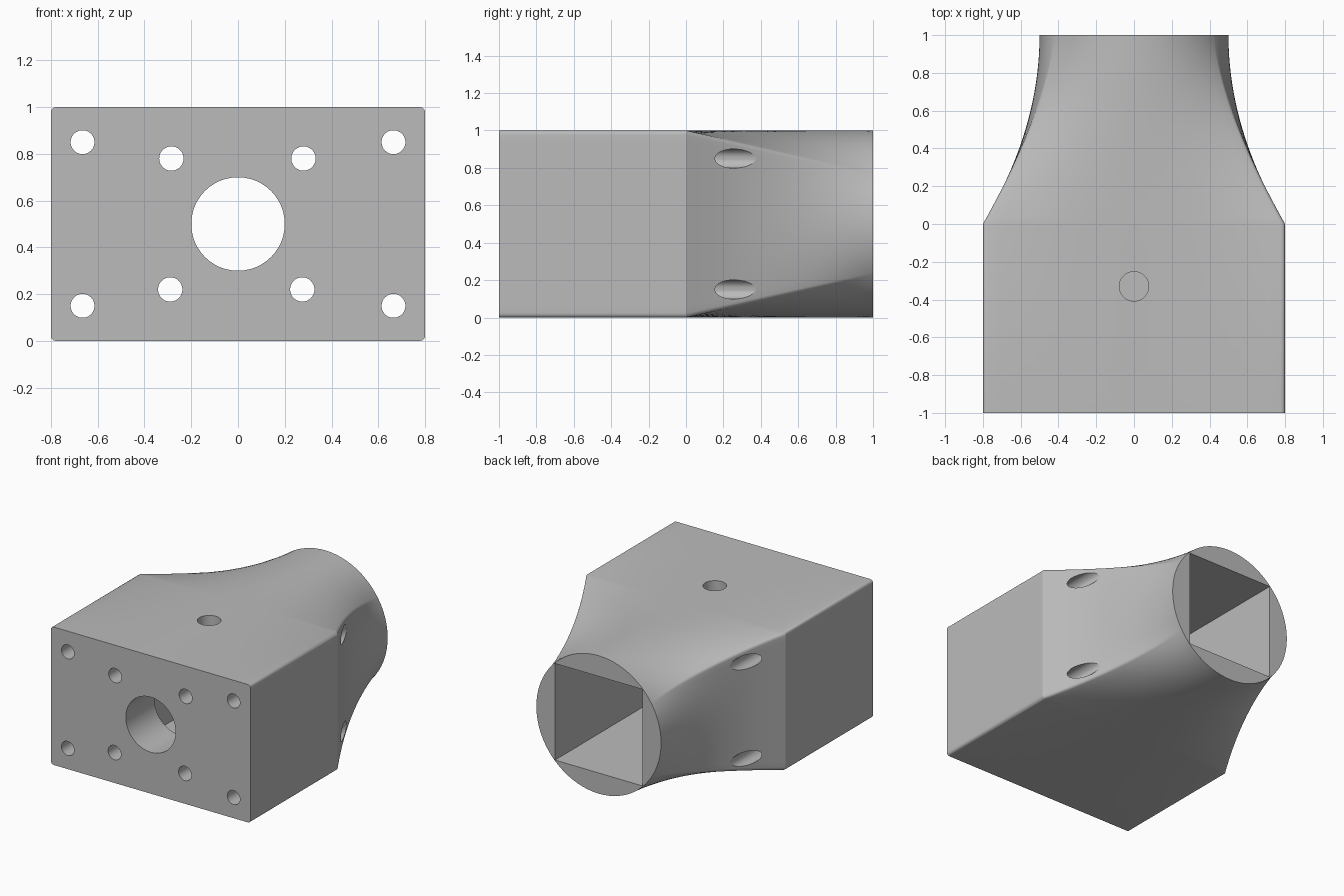
import bpy, bmesh, math
from mathutils import Vector

if "Cube" in bpy.data.objects:
    bpy.data.objects.remove(bpy.data.objects["Cube"])

grey = bpy.data.materials.new("light_grey")
grey.diffuse_color = (0.5, 0.5, 0.5, 1)
grey.use_nodes = True
grey.node_tree.nodes["Principled BSDF"].inputs["Base Color"].default_value = grey.diffuse_color


def arc(a, s, t):
    """Point (across, rise) at t in -1..1 on an arc of half chord a and sagitta s."""
    if s < 1e-5:
        return a * t, 0.0
    r = (a * a + s * s) / (2 * s)
    ang = math.asin(min(1, a / r)) * t
    return r * math.sin(ang), r * math.cos(ang) - (r - s)


def ring(y):
    """Section at y: rounded rectangle that morphs into a circle for y from 0 to 1."""
    u = max(0.0, y)
    mid_x = 0.5 + 0.3 * (1 - u) ** 2
    cx = 0.424 + 0.376 * (1 - u) ** 1.5
    cz = 0.5 - 0.235 * u
    fil = 0.025 - 0.02 * u
    kx, kz = 1 - fil / cx, 1 - fil / cz
    n = 24
    side, top = [], []
    for i in range(n + 1):
        t = 2 * i / n - 1
        c, h = arc(cz, max(0, mid_x - cx), t * kz)
        side.append(Vector((cx + h, c)))
        c, h = arc(cx, 0.5 - cz, -t * kx)
        top.append(Vector((c, cz + h)))
    a, b, k = side[-1], top[0], Vector((cx, cz))
    corner = [a * (1 - t) ** 2 + k * 2 * t * (1 - t) + b * t * t for t in (0.2, 0.4, 0.6, 0.8)]
    corner2 = [Vector((-p.x, p.y)) for p in reversed(corner)]
    half = side + corner + top + corner2
    return [(p.x, y, p.y + 0.5) for p in half] + [(-p.x, y, 0.5 - p.y) for p in half]


# Main body: block lofted into a round neck
bm = bmesh.new()
ys = [-1] + [i / 32 for i in range(33)]
rings = [[bm.verts.new(p) for p in ring(y)] for y in ys]
for r0, r1 in zip(rings, rings[1:]):
    for i in range(len(r0)):
        j = (i + 1) % len(r0)
        bm.faces.new((r0[i], r0[j], r1[j], r1[i]))
bm.faces.new(rings[0])
bm.faces.new(rings[-1])
bmesh.ops.recalc_face_normals(bm, faces=bm.faces)
me = bpy.data.meshes.new("adapter_body")
bm.to_mesh(me)
bm.free()
body = bpy.data.objects.new("adapter_body", me)
bpy.context.collection.objects.link(body)
me.materials.append(grey)


def cut(obj, name):
    obj.name = name
    obj.hide_render = True
    obj.data.materials.append(grey)
    mod = body.modifiers.new(name, 'BOOLEAN')
    mod.operation = 'DIFFERENCE'
    mod.solver = 'EXACT'
    mod.object = obj
    bpy.context.view_layer.objects.active = body
    bpy.ops.object.modifier_apply(modifier=name)
    bpy.data.objects.remove(obj)


def bore(x, z, r, y0, y1, name):
    bpy.ops.mesh.primitive_cylinder_add(vertices=48, radius=r, depth=y1 - y0,
                                        location=(x, (y0 + y1) / 2, z),
                                        rotation=(math.pi / 2, 0, 0))
    cut(bpy.context.object, name)


# Square socket in the neck
bpy.ops.mesh.primitive_cube_add(size=1, location=(0, 0.215, 0.5))
socket = bpy.context.object
socket.scale = (0.7, 1.77, 0.7)
cut(socket, "square_socket")

# Front bores: centre, inner bolt ring, corner through holes
bore(0, 0.5, 0.2, -1.1, -0.5, "centre_bore")
for x, z in ((-0.285, 0.78), (0.28, 0.78), (-0.29, 0.22), (0.275, 0.22)):
    bore(x, z, 0.052, -1.1, -0.5, "inner_hole")
for x in (-0.665, 0.665):
    for z in (0.15, 0.85):
        bore(x, z, 0.051, -1.1, 0.7, "corner_hole")

# Set screw hole in the top
bpy.ops.mesh.primitive_cylinder_add(vertices=48, radius=0.078, depth=0.6, location=(0, -0.33, 0.9))
cut(bpy.context.object, "top_hole")

bpy.ops.object.select_all(action='DESELECT')
body.select_set(True)
bpy.context.view_layer.objects.active = body
bpy.ops.object.shade_smooth_by_angle(angle=math.radians(25))
